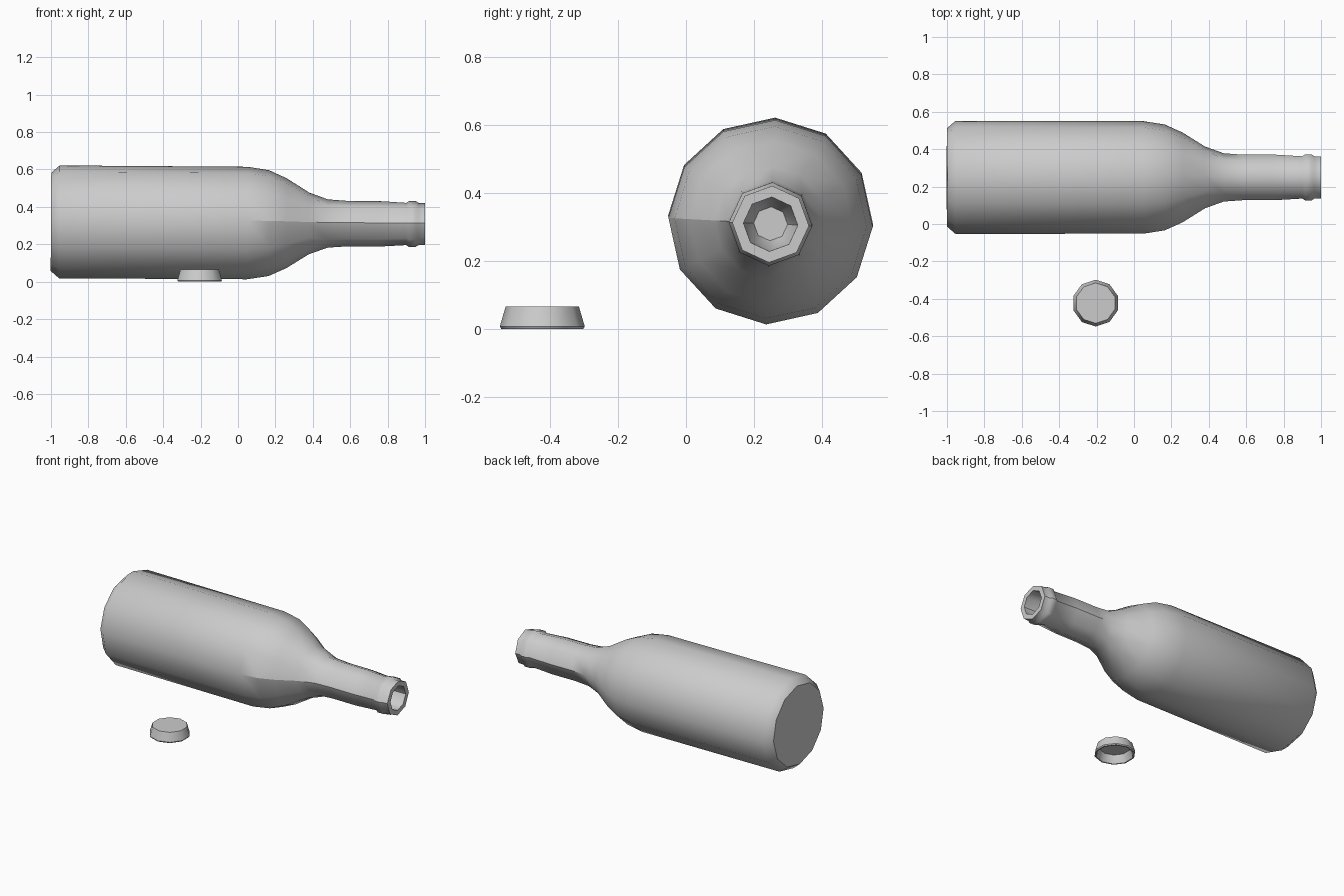
import bpy, bmesh, math
from mathutils import Matrix, Vector

default = bpy.data.objects.get("Cube")
if default:
    bpy.data.objects.remove(default, do_unlink=True)

grey = bpy.data.materials.new("plain grey")
grey.use_nodes = True
GREY = (0.6, 0.6, 0.6, 1)
grey.diffuse_color = GREY
grey.node_tree.nodes["Principled BSDF"].inputs["Base Color"].default_value = GREY


def ring(bm, height, radius, sides):
    """Ring of vertices round the z axis."""
    turn = 2 * math.pi / sides
    return [bm.verts.new((radius * math.cos(i * turn), radius * math.sin(i * turn), height))
            for i in range(sides)]


def bridge(bm, low, high):
    """Join two rings, also when the upper one has fewer sides."""
    n, m = len(low), len(high)
    for i in range(n):
        a, b = round(i * m / n + 0.01), round((i + 1) * m / n + 0.01)
        corners = [low[i], low[(i + 1) % n], high[b % m]]
        if a != b:
            corners.append(high[a % m])
        bm.faces.new(corners)


def lathe(name, profile, matrix, angle, seams=()):
    """Turn a profile of (height, radius, sides) into a closed shell."""
    bm = bmesh.new()
    rings = [ring(bm, *point) for point in profile]
    for low, high in zip(rings, rings[1:]):
        bridge(bm, low, high)
    bm.faces.new(rings[0][::-1])
    bm.faces.new(rings[-1])
    # Creases that run lengthwise from a given height
    for side, start in seams:
        for edge in bm.edges:
            if all(abs(v.co.y) < 1e-4 and v.co.x * side > 0 and v.co.z > start
                   for v in edge.verts):
                edge.smooth = False
    bmesh.ops.recalc_face_normals(bm, faces=bm.faces)
    mesh = bpy.data.meshes.new(name)
    bm.to_mesh(mesh)
    bm.free()
    mesh.materials.append(grey)
    obj = bpy.data.objects.new(name, mesh)
    bpy.context.collection.objects.link(obj)
    obj.matrix_world = matrix
    bpy.ops.object.select_all(action="DESELECT")
    obj.select_set(True)
    bpy.context.view_layer.objects.active = obj
    bpy.ops.object.shade_smooth_by_angle(angle=math.radians(angle))
    return obj


# Bottle: twelve-sided body, eight-sided neck, lip and hollow mouth
body = [(-1, 0.263), (-0.955, 0.302), (0.05, 0.301), (0.165, 0.283), (0.26, 0.24), (0.38, 0.165)]
neck = [(0.48, 0.129), (0.58, 0.122), (0.75, 0.122), (0.9, 0.113), (0.915, 0.123),
        (0.95, 0.123), (0.965, 0.113), (1, 0.113), (1, 0.08), (0.85, 0.077), (0.78, 0.05)]
bottle_profile = [(h, r, 12) for h, r in body] + [(h, r, 8) for h, r in neck]
lying = Matrix(((0, 0, 1), (1, 0, 0), (0, 1, 0))).to_4x4()
tilt = Matrix.Rotation(math.radians(0.35), 4, "Y")
roll = Matrix.Rotation(math.radians(-2.5), 4, "X")
lathe("bottle", bottle_profile,
      Matrix.Translation(Vector((0, 0.249, 0.314))) @ tilt @ roll @ lying,
      46, seams=((1, 0.4), (-1, 0.04)))

# Cap: ten-sided, flared, open underneath
cap = [(0.052, 0.095), (0.006, 0.11), (0, 0.113), (0, 0.121), (0.007, 0.125), (0.065, 0.108)]
lathe("bottle_cap", [(h, r, 10) for h, r in cap],
      Matrix.Translation(Vector((-0.205, -0.423, 0))) @ Matrix.Rotation(math.pi / 2, 4, "Z"), 40)
